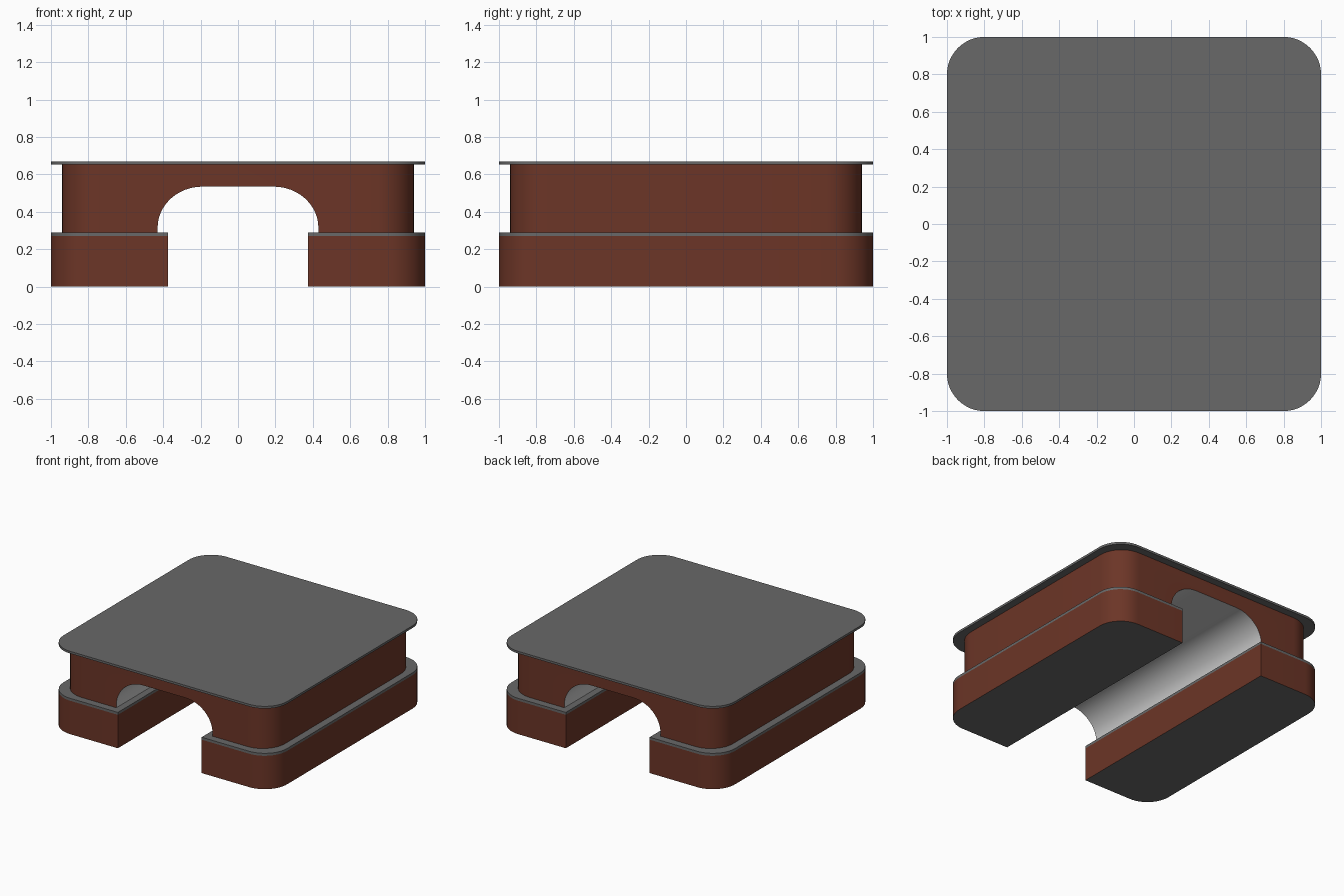
import bpy, bmesh, math

if "Cube" in bpy.data.objects:
    bpy.data.objects.remove(bpy.data.objects["Cube"])

def material(name, rgb):
    m = bpy.data.materials.new(name)
    m.diffuse_color = (*rgb, 1)
    m.use_nodes = True
    m.node_tree.nodes["Principled BSDF"].inputs["Base Color"].default_value = m.diffuse_color
    return m

BROWN = material("brown_wall", (0.15, 0.036, 0.02))
DARK = material("dark_grey", (0.14, 0.14, 0.14))
LIGHT = material("light_grey", (0.8, 0.8, 0.8))
R, SEG = 0.2, 12

def arc(cx, cy, rx, ry, a0, a1, n=SEG):
    return [(cx + rx * math.cos(math.radians(a0 + (a1 - a0) * i / n)),
             cy + ry * math.sin(math.radians(a0 + (a1 - a0) * i / n))) for i in range(n + 1)]

def rounded_square(h):
    c = h - R
    return (arc(c, c, R, R, 0, 90) + arc(-c, c, R, R, 90, 180)
            + arc(-c, -c, R, R, 180, 270) + arc(c, -c, R, R, 270, 360))

def half_slab(side, inner=0.375, h=1.0):
    # Square inner edge, rounded outer corners
    c = h - R
    pts = [(inner, -h)] + arc(c, -c, R, R, -90, 0) + arc(c, c, R, R, 0, 90) + [(inner, h)]
    return pts if side > 0 else [(-x, y) for x, y in reversed(pts)]

def extrude(name, pts, lo, hi, mats, axis="z", dark_bottom=False):
    bm = bmesh.new()
    place = (lambda p: (p[0], p[1], lo)) if axis == "z" else (lambda p: (p[0], lo, p[1]))
    face = bm.faces.new([bm.verts.new(place(p)) for p in pts])
    moved = bmesh.ops.extrude_face_region(bm, geom=[face])["geom"]
    shift = (0, 0, hi - lo) if axis == "z" else (0, hi - lo, 0)
    bmesh.ops.translate(bm, vec=shift, verts=[g for g in moved if isinstance(g, bmesh.types.BMVert)])
    bmesh.ops.recalc_face_normals(bm, faces=bm.faces)
    if dark_bottom:
        for f in bm.faces:
            f.material_index = 1 if f.normal.z < -0.9 else 0
    me = bpy.data.meshes.new(name)
    bm.to_mesh(me)
    bm.free()
    for m in mats:
        me.materials.append(m)
    ob = bpy.data.objects.new(name, me)
    bpy.context.collection.objects.link(ob)
    return ob

def smooth(ob):
    bpy.ops.object.select_all(action="DESELECT")
    ob.select_set(True)
    bpy.context.view_layer.objects.active = ob
    bpy.ops.object.shade_smooth_by_angle(angle=math.radians(30))

# Two base blocks, each with a thin grey ledge
for label, side in (("left", -1), ("right", 1)):
    smooth(extrude(label + "_base", half_slab(side), 0, 0.27, [BROWN, DARK], dark_bottom=True))
    smooth(extrude(label + "_ledge", half_slab(side), 0.27, 0.29, [DARK]))

# Upper body with the arched tunnel cut through front to back
body = extrude("upper_body", rounded_square(0.94), 0.29, 0.652, [BROWN])
arch = ([(0.43, 0.2)] + arc(0.19, 0.315, 0.24, 0.22, 0, 90)
        + arc(-0.19, 0.315, 0.24, 0.22, 90, 180) + [(-0.43, 0.2)])
cutter = extrude("arch_cutter", arch, -1.2, 1.2, [LIGHT], axis="y")
cut = body.modifiers.new("arch", "BOOLEAN")
cut.object, cut.operation, cut.solver = cutter, "DIFFERENCE", "EXACT"
cut.material_mode = "TRANSFER"
bpy.context.view_layer.objects.active = body
bpy.ops.object.modifier_apply(modifier=cut.name)
bpy.data.objects.remove(cutter)
smooth(body)

# Overhanging top plate
smooth(extrude("top_plate", rounded_square(1.0), 0.652, 0.67, [DARK]))
